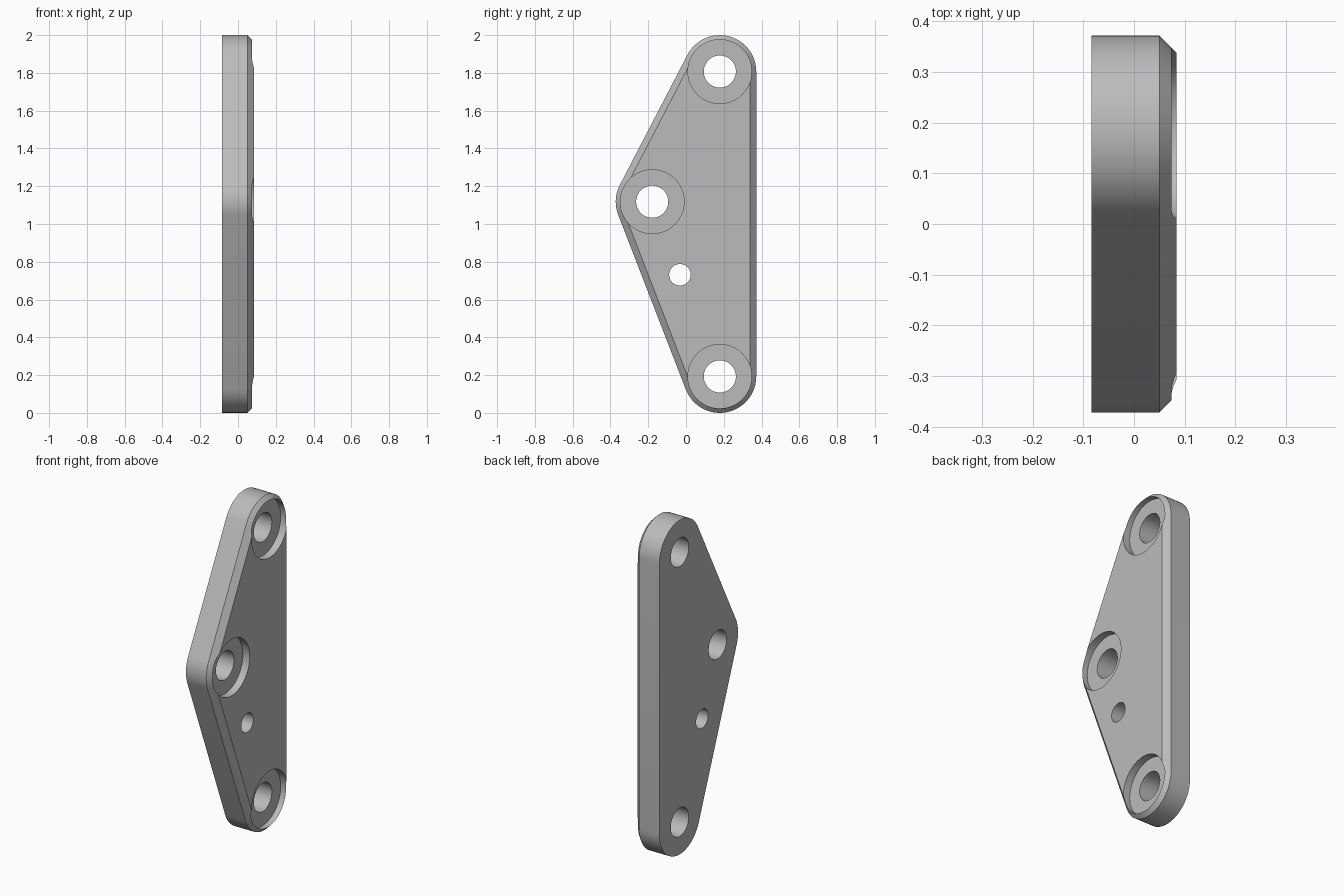
import bpy
import bmesh
from math import atan2, cos, sin, pi, tau
from mathutils import Matrix

old = bpy.data.objects.get("Cube")
if old:
    bpy.data.objects.remove(old, do_unlink=True)

HALF = 0.084        # half thickness
CHAMFER = 0.034
CORNER = 0.193      # outer corner radius
BOSSES = [(0.179, 0.193), (0.179, 1.807), (-0.179, 1.118)]   # (y, z)
PILOT = (-0.032, 0.731)

grey = bpy.data.materials.new("plain grey")
grey.use_nodes = True
colour = (0.5, 0.5, 0.5, 1)
grey.diffuse_color = colour
grey.node_tree.nodes["Principled BSDF"].inputs["Base Color"].default_value = colour


def outline(radius, steps=24):
    """Rounded triangle around the boss centres, anticlockwise."""
    points = []
    for i, (y, z) in enumerate(BOSSES):
        py, pz = BOSSES[i - 1]
        ny, nz = BOSSES[(i + 1) % 3]
        start = atan2(z - pz, y - py) - pi / 2
        sweep = (atan2(nz - z, ny - y) - pi / 2 - start) % tau
        for k in range(steps + 1):
            a = start + sweep * k / steps
            points.append((y + radius * cos(a), z + radius * sin(a)))
    return points


def make_object(name, bm):
    bmesh.ops.recalc_face_normals(bm, faces=bm.faces)
    mesh = bpy.data.meshes.new(name)
    bm.to_mesh(mesh)
    bm.free()
    mesh.materials.append(grey)
    obj = bpy.data.objects.new(name, mesh)
    bpy.context.collection.objects.link(obj)
    return obj


def cutter(name, centre, radius, x0, x1):
    bm = bmesh.new()
    place = Matrix.Translation(((x0 + x1) / 2, *centre)) @ Matrix.Rotation(pi / 2, 4, 'Y')
    bmesh.ops.create_cone(bm, cap_ends=True, segments=64, radius1=radius,
                          radius2=radius, depth=x1 - x0, matrix=place)
    obj = make_object(name, bm)
    obj.hide_render = True
    return obj


# Plate with a chamfer around its right face
bm = bmesh.new()
layers = [(-HALF, CORNER), (HALF - CHAMFER, CORNER), (HALF, CORNER - CHAMFER)]
rings = [[bm.verts.new((x, y, z)) for y, z in outline(r)] for x, r in layers]
for low, high in zip(rings, rings[1:]):
    for i in range(len(low)):
        bm.faces.new((low[i - 1], low[i], high[i], high[i - 1]))
bm.faces.new(rings[0])
bm.faces.new(rings[-1])
plate = make_object("mounting_plate", bm)

# Counterbores, bolt holes and the small pilot hole
cutters = [cutter("pilot_hole_cutter", PILOT, 0.057, -0.2, 0.2)]
for centre in BOSSES:
    cutters.append(cutter("counterbore_cutter", centre, 0.169, HALF - 0.045, 0.2))
    cutters.append(cutter("bolt_hole_cutter", centre, 0.085, -0.2, 0.2))

bpy.ops.object.select_all(action='DESELECT')
bpy.context.view_layer.objects.active = plate
plate.select_set(True)
for tool in cutters:
    mod = plate.modifiers.new(tool.name, 'BOOLEAN')
    mod.operation = 'DIFFERENCE'
    mod.solver = 'EXACT'
    mod.object = tool
    bpy.ops.object.modifier_apply(modifier=mod.name)
for tool in cutters:
    bpy.data.objects.remove(tool, do_unlink=True)

bpy.ops.object.shade_smooth_by_angle(angle=pi / 6)
